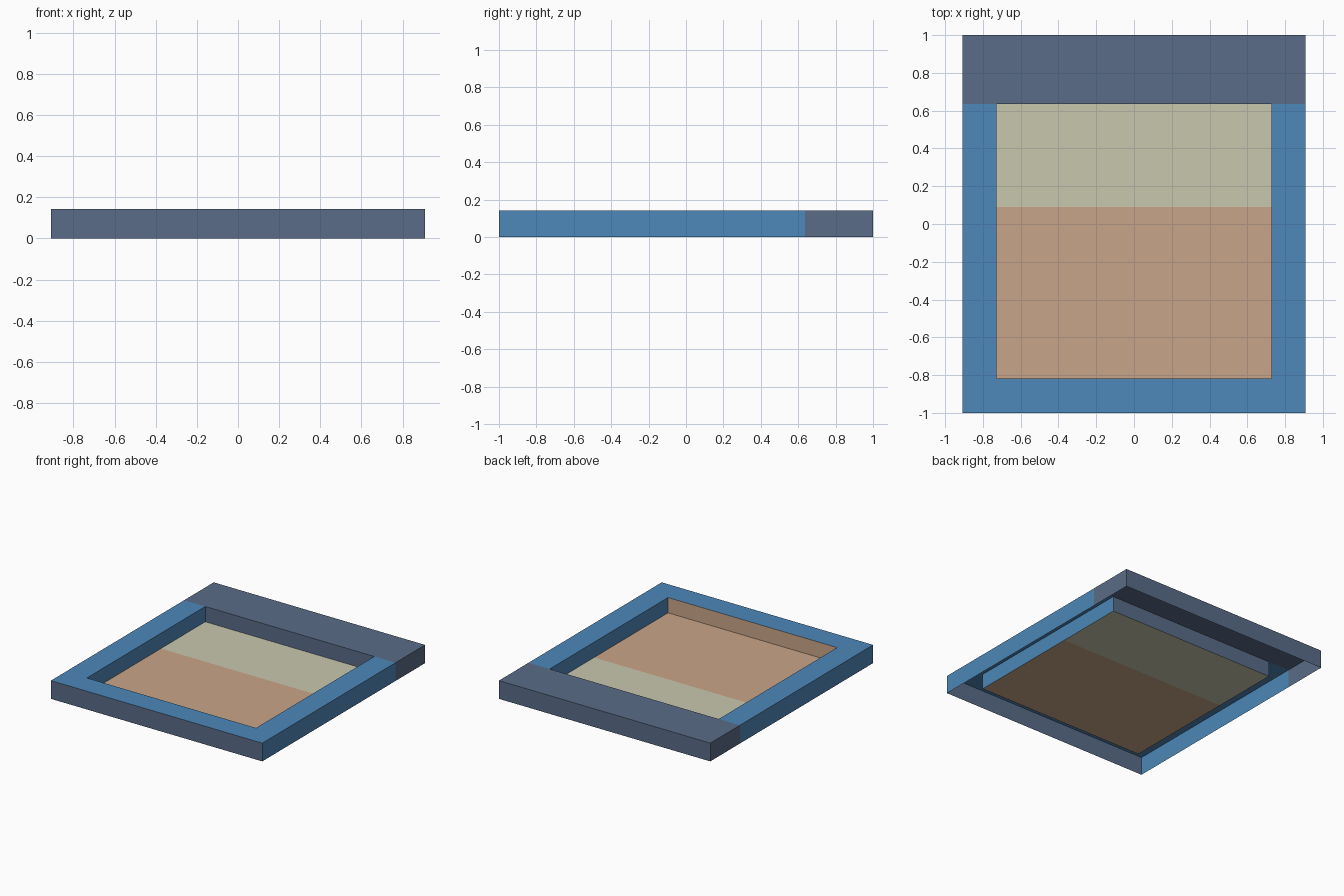
import bpy
import bmesh

if "Cube" in bpy.data.objects:
    bpy.data.objects.remove(bpy.data.objects["Cube"])

U = 1 / 11                      # layout module
X, Y = 10 * U, 11 * U           # outer half sizes
IX, IY0, IY1 = 8 * U, -9 * U, 7 * U   # recess limits
SPLIT = 1 * U                   # colour change on the recess floor
TOP, FLOOR = 0.142, 0.023


def material(name, rgb):
    m = bpy.data.materials.new(name)
    lin = [((c / 255 + 0.055) / 1.055) ** 2.4 for c in rgb]
    m.diffuse_color = (*lin, 1)
    m.use_nodes = True
    m.node_tree.nodes["Principled BSDF"].inputs["Base Color"].default_value = m.diffuse_color
    return m


slate = material("slate", (90, 108, 135))
blue = material("blue", (77, 135, 184))
beige = material("beige", (201, 200, 174))
tan = material("tan", (201, 165, 136))


def sheet(name, mat, *quads):
    """Thin open-shell part made of rectangular panels."""
    bm = bmesh.new()
    for q in quads:
        bm.faces.new([bm.verts.new(p) for p in q])
    bmesh.ops.remove_doubles(bm, verts=bm.verts, dist=1e-5)
    me = bpy.data.meshes.new(name)
    bm.to_mesh(me)
    bm.free()
    me.materials.append(mat)
    ob = bpy.data.objects.new(name, me)
    bpy.context.collection.objects.link(ob)


def flat(x0, x1, y0, y1, z):
    return [(x0, y0, z), (x1, y0, z), (x1, y1, z), (x0, y1, z)]


def wall(a, b, z0, z1):
    # faces to the right of the direction a -> b
    return [(*a, z0), (*b, z0), (*b, z1), (*a, z1)]


# Top rim: wide slate back band, blue sides and front
sheet("back_rim", slate, flat(-X, X, IY1, Y, TOP))
sheet("front_and_side_rim", blue,
      flat(-X, -IX, IY0, IY1, TOP), flat(IX, X, IY0, IY1, TOP),
      flat(-X, -IX, -Y, IY0, TOP), flat(-IX, IX, -Y, IY0, TOP),
      flat(IX, X, -Y, IY0, TOP))

# Outer skirt, open underneath
sheet("front_skirt", slate, wall((-X, -Y), (X, -Y), 0, TOP))
sheet("back_skirt", slate,
      wall((X, IY1), (X, Y), 0, TOP), wall((X, Y), (-X, Y), 0, TOP),
      wall((-X, Y), (-X, IY1), 0, TOP))
sheet("side_skirt_right", blue, wall((X, -Y), (X, IY1), 0, TOP))
sheet("side_skirt_left", blue, wall((-X, IY1), (-X, -Y), 0, TOP))

# Recess walls, facing inward
sheet("recess_back_wall", slate, wall((-IX, IY1), (IX, IY1), FLOOR, TOP))
sheet("recess_front_wall", tan, wall((IX, IY0), (-IX, IY0), FLOOR, TOP))
sheet("recess_left_wall", blue, wall((-IX, IY0), (-IX, IY1), FLOOR, TOP))
sheet("recess_right_wall", blue, wall((IX, IY1), (IX, IY0), FLOOR, TOP))

# Recess floor in two colours
sheet("floor_back", beige, flat(-IX, IX, SPLIT, IY1, FLOOR))
sheet("floor_front", tan, flat(-IX, IX, IY0, SPLIT, FLOOR))
